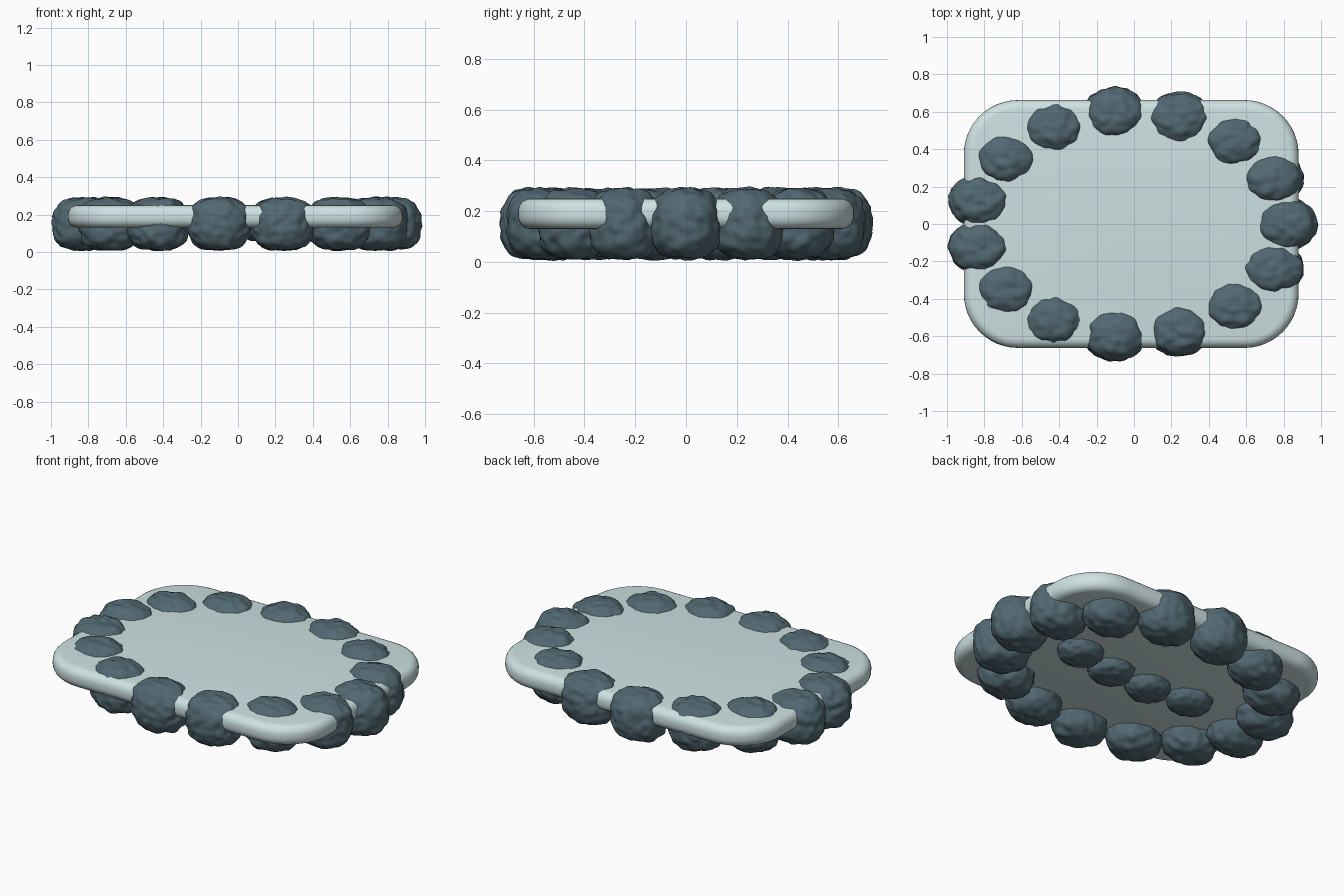
import bpy, bmesh, math
from mathutils import Vector, noise

if "Cube" in bpy.data.objects:
    bpy.data.objects.remove(bpy.data.objects["Cube"])


def material(name, rgb):
    m = bpy.data.materials.new(name)
    m.diffuse_color = (*rgb, 1)
    m.use_nodes = True
    m.node_tree.nodes["Principled BSDF"].inputs["Base Color"].default_value = m.diffuse_color
    return m


WATER = material("pale_water", (0.62, 0.76, 0.77))
ROCK = material("slate_rock", (0.085, 0.14, 0.17))
CX = -0.015


def finish(bm, name, mat, angle):
    me = bpy.data.meshes.new(name)
    bm.to_mesh(me)
    bm.free()
    ob = bpy.data.objects.new(name, me)
    bpy.context.collection.objects.link(ob)
    me.materials.append(mat)
    bpy.ops.object.select_all(action='DESELECT')
    ob.select_set(True)
    bpy.context.view_layer.objects.active = ob
    bpy.ops.object.shade_smooth_by_angle(angle=math.radians(angle))
    return ob


# Water slab: rounded plan corners, then rounded rims
def water_slab():
    bm = bmesh.new()
    bmesh.ops.create_cube(bm, size=1)
    for v in bm.verts:
        v.co = Vector((v.co.x * 1.79 + CX, v.co.y * 1.325, v.co.z * 0.12 + 0.19))
    upright = [e for e in bm.edges if abs(e.verts[0].co.z - e.verts[1].co.z) > 0.1]
    bmesh.ops.bevel(bm, geom=upright, offset=0.29, segments=12, profile=0.5,
                    affect='EDGES')
    rims = [e for e in bm.edges if abs(e.verts[0].co.z - e.verts[1].co.z) < 0.01]
    bmesh.ops.bevel(bm, geom=rims, offset=0.05, segments=5, profile=0.5,
                    affect='EDGES')
    finish(bm, "water_slab", WATER, 35)


# Lumpy stone: sphere flattened towards a pebble, with noise bumps
def stone(name, centre, radii, seed, power=2.8):
    bm = bmesh.new()
    bmesh.ops.create_icosphere(bm, subdivisions=5, radius=1)
    offset = Vector((seed * 7.3, seed * 3.1, seed * 5.7))
    for v in bm.verts:
        d = v.co.normalized()
        flat = math.hypot(d.x, d.y)
        r = (flat ** power + abs(d.z) ** power) ** (-1 / power)
        r *= 0.985 + 0.07 * noise.noise(d * 3.6 + offset)
        v.co = Vector(centre) + Vector(d * r) * Vector((1, 1, 1)).length / math.sqrt(3)
        v.co = Vector([c + (p - c) * s for c, p, s in zip(centre, v.co, radii)])
    finish(bm, name, ROCK, 60)


water_slab()

# Ring of fifteen border stones
for i in range(15):
    a = math.tau * i / 15
    stone(f"border_stone_{i + 1}",
          (0.828 * math.cos(a) + CX, 0.595 * math.sin(a), 0.15),
          (0.168, 0.142, 0.142), i + 1)

# Row of small stones under the slab
for i, (x, y) in enumerate([(0.40, 0.02), (0.14, -0.03), (-0.13, -0.04), (-0.40, -0.01)]):
    stone(f"under_stone_{i + 1}", (x, y, 0.14), (0.135, 0.12, 0.085), i + 30)
